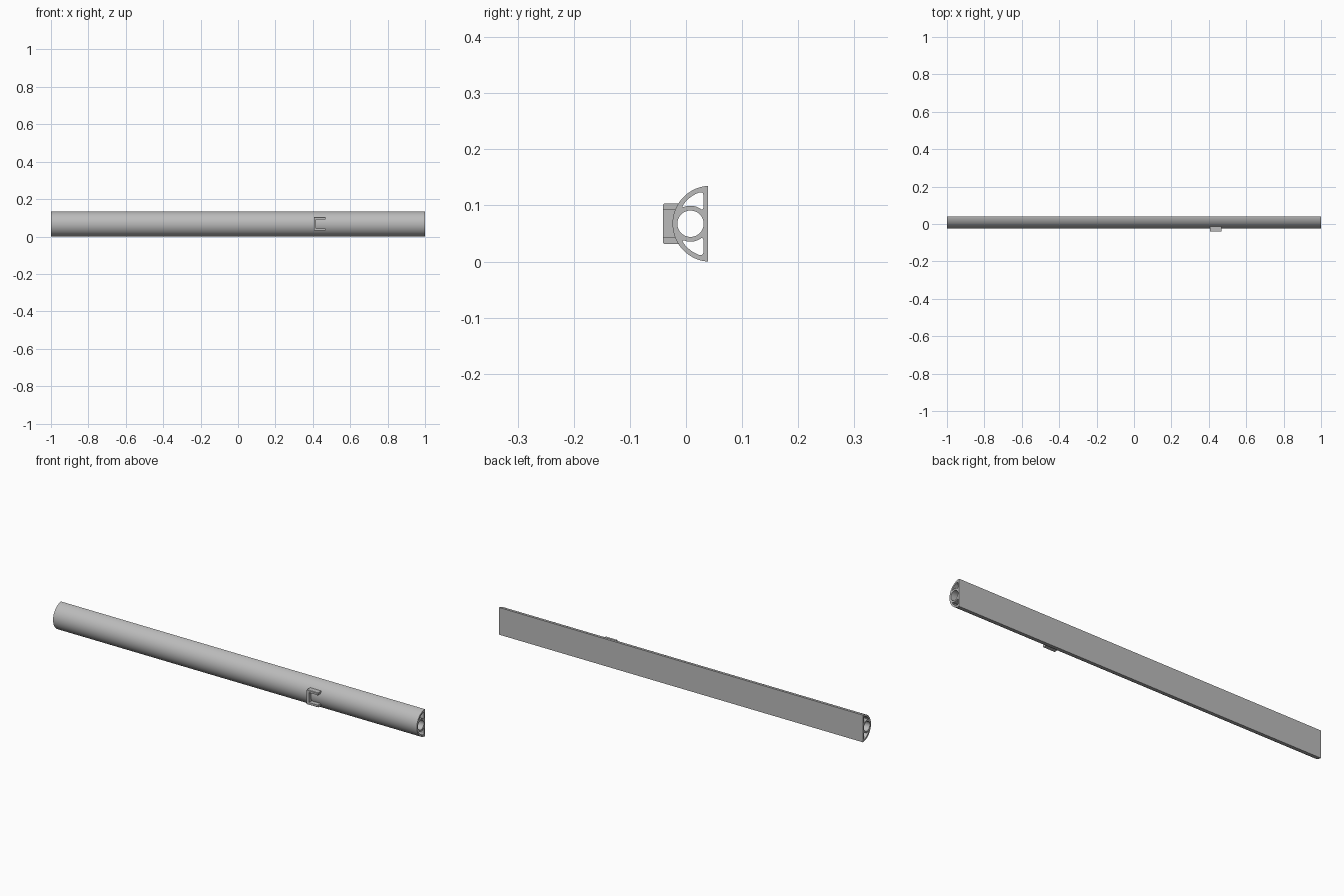
import bpy, bmesh, math
from mathutils import Matrix, Vector

cube = bpy.data.objects.get("Cube")
if cube:
    bpy.data.objects.remove(cube, do_unlink=True)

grey = bpy.data.materials.new("plain grey")
grey.use_nodes = True
grey.diffuse_color = (0.5, 0.5, 0.5, 1)
grey.node_tree.nodes["Principled BSDF"].inputs["Base Color"].default_value = (0.5, 0.5, 0.5, 1)

MID = 0.0675                      # height of the axis
BACK, FRONT = 0.039, -0.024       # flat back and front of the rail
R = ((BACK - FRONT) ** 2 + MID ** 2) / (2 * (BACK - FRONT))
CENTRE = Vector((FRONT + R, MID))  # centre of the rounded front
BORE = Vector((0.008, MID))
BORE_R, RING_R, WALL = 0.0235, 0.032, 0.0085


def arc(centre, radius, a0, a1, n):
    return [centre + radius * Vector((math.cos(a0 + (a1 - a0) * i / n),
                                      math.sin(a0 + (a1 - a0) * i / n))) for i in range(n + 1)]


def angle(centre, p):
    d = p - centre
    return math.atan2(d.y, d.x)


def rounded(a, corner, b, n=6):
    """Points strictly between a and b on a curve pulled toward the corner."""
    return [a * (1 - t) ** 2 + corner * 2 * t * (1 - t) + b * t * t
            for t in (i / n for i in range(1, n))]


def prism(name, loops, x0, x1):
    """Extrude closed (y, z) loops along x; inner loops become holes."""
    curve = bpy.data.curves.new(name, 'CURVE')
    curve.dimensions = '2D'
    curve.fill_mode = 'BOTH'
    curve.extrude = (x1 - x0) / 2
    for loop in loops:
        spline = curve.splines.new('POLY')
        spline.points.add(len(loop) - 1)
        for point, p in zip(spline.points, loop):
            point.co = (p[0], p[1], 0, 1)
        spline.use_cyclic_u = True
    obj = bpy.data.objects.new(name, curve)
    bpy.context.collection.objects.link(obj)
    bpy.ops.object.select_all(action='DESELECT')
    obj.select_set(True)
    bpy.context.view_layer.objects.active = obj
    bpy.ops.object.convert(target='MESH')
    obj = bpy.context.object
    # stand the section upright, weld caps to sides
    turn = Matrix(((0, 0, 1, (x0 + x1) / 2), (1, 0, 0, 0), (0, 1, 0, 0), (0, 0, 0, 1)))
    bm = bmesh.new()
    bm.from_mesh(obj.data)
    bm.transform(turn)
    bmesh.ops.remove_doubles(bm, verts=bm.verts, dist=1e-5)
    bmesh.ops.recalc_face_normals(bm, faces=bm.faces)
    bm.to_mesh(obj.data)
    bm.free()
    obj.data.materials.clear()
    obj.data.materials.append(grey)
    bpy.ops.object.shade_smooth_by_angle(angle=math.radians(30))
    return obj


# Rail outline: rounded front, flat back
top = angle(CENTRE, Vector((BACK, 2 * MID)))
outline = arc(CENTRE, R, top, 2 * math.pi - top, 64)
bore = arc(BORE, BORE_R, 0, 2 * math.pi, 48)[:-1]

# Corners of the upper pocket, between the front wall, back wall and bore ring
inner_r, inner_y = R - WALL, BACK - 0.008
high = Vector((inner_y, MID + math.sqrt(inner_r ** 2 - (inner_y - CENTRE.x) ** 2)))
low = Vector((inner_y, MID + math.sqrt(RING_R ** 2 - (inner_y - BORE.x) ** 2)))
gap = CENTRE.x - BORE.x
u = (gap ** 2 + RING_R ** 2 - inner_r ** 2) / (2 * gap)
tip = Vector((BORE.x + u, MID + math.sqrt(RING_R ** 2 - u ** 2)))

trim = 0.008
wall_arc = arc(CENTRE, inner_r, angle(CENTRE, high) + trim / inner_r,
               angle(CENTRE, tip) - trim / inner_r, 16)
ring_arc = arc(BORE, RING_R, angle(BORE, tip) - trim / RING_R,
               angle(BORE, low) + trim / RING_R, 16)
back_line = [low + Vector((0, trim)), high - Vector((0, trim))]
pocket = (wall_arc + rounded(wall_arc[-1], tip, ring_arc[0])
          + ring_arc + rounded(ring_arc[-1], low, back_line[0])
          + back_line + rounded(back_line[1], high, wall_arc[0]))
mirrored = [Vector((p.x, 2 * MID - p.y)) for p in pocket]

prism("half_round_rail", [outline, bore, pocket, mirrored], -1, 1)

# C-shaped clip on the front, its back seated in the rail wall
CLIP_Y, CLIP_H, ARM = -0.041, 0.036, 0.0115
X0, X1, WEB = 0.406, 0.468, 0.012


def clip_section(h0, h1, bevel_low=0, bevel_high=0):
    seat = R - 0.003
    back = arc(CENTRE, seat, math.pi - math.asin(h1 / seat),
               math.pi - math.asin(h0 / seat), 12)
    front = [Vector((CLIP_Y + bevel_low, MID + h0)), Vector((CLIP_Y, MID + h0 + bevel_low)),
             Vector((CLIP_Y, MID + h1 - bevel_high)), Vector((CLIP_Y + bevel_high, MID + h1))]
    return [back + front]


inside = CLIP_H - ARM
prism("clip_upper_arm", clip_section(inside, CLIP_H, 0.0001, 0.002), X0, X1)
prism("clip_lower_arm", clip_section(-CLIP_H, -inside, 0.002, 0.0001), X0, X1)
prism("clip_web", clip_section(-inside, inside, 0.0001, 0.0001), X0, X0 + WEB)
